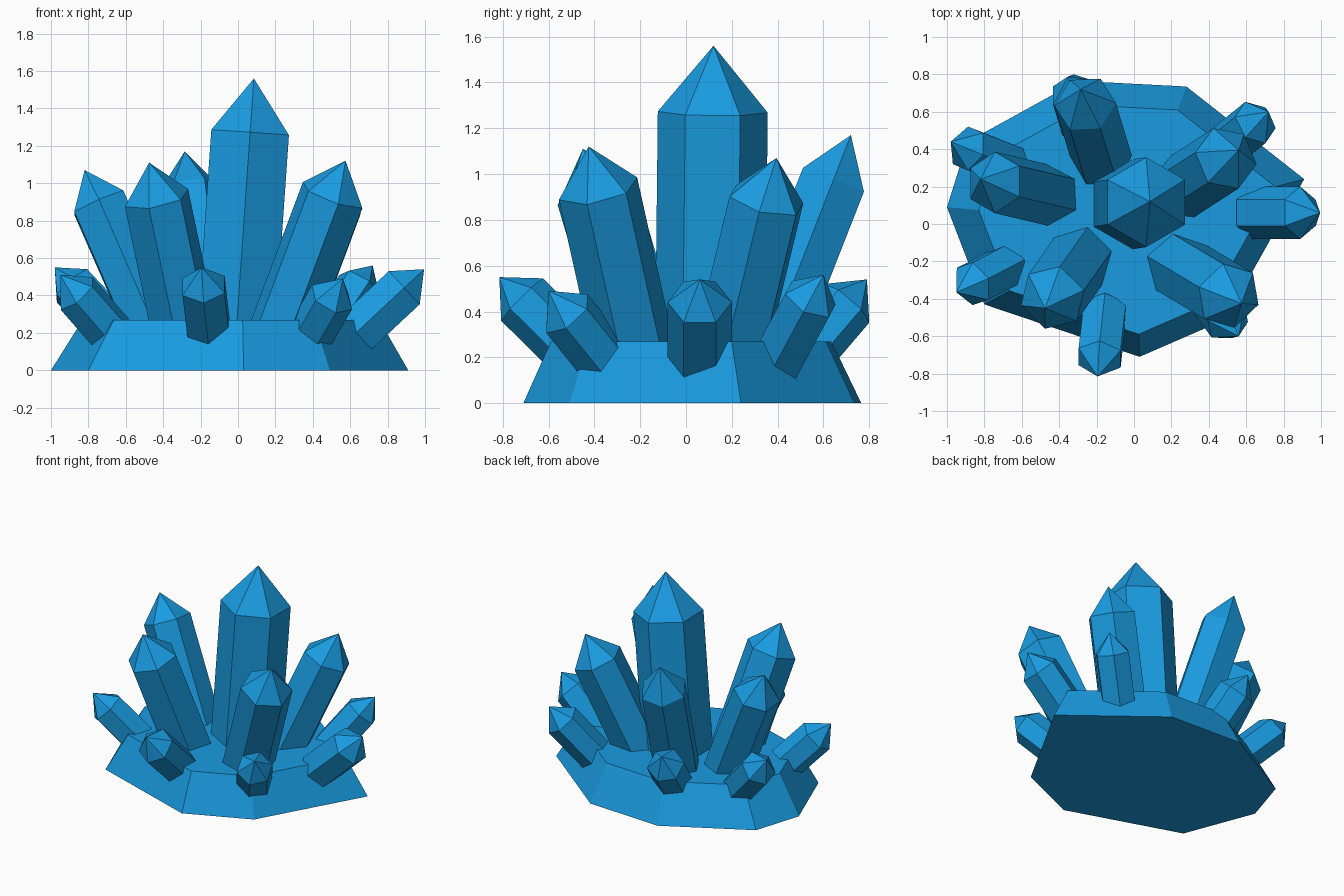
import bpy, bmesh
from math import radians, cos, sin, pi
from mathutils import Vector

if "Cube" in bpy.data.objects:
    bpy.data.objects.remove(bpy.data.objects["Cube"])

mat = bpy.data.materials.new("crystal_blue")
mat.diffuse_color = (0.01, 0.33, 0.75, 1)
mat.use_nodes = True
mat.node_tree.nodes["Principled BSDF"].inputs["Base Color"].default_value = mat.diffuse_color


def finish(name, bm):
    bmesh.ops.recalc_face_normals(bm, faces=bm.faces)
    mesh = bpy.data.meshes.new(name)
    bm.to_mesh(mesh)
    bm.free()
    mesh.materials.append(mat)
    bpy.context.collection.objects.link(bpy.data.objects.new(name, mesh))


def bridge(bm, a, b):
    n = len(a)
    for i in range(n):
        bm.faces.new((a[i], a[(i + 1) % n], b[(i + 1) % n], b[i]))


# Hexagonal prism with a pointed tip, along the line from base to apex
def crystal(name, base, apex, r, tip, phase):
    base, apex = Vector(base), Vector(apex)
    axis = (apex - base).normalized()
    u = Vector((1, 0, 0))
    u = (u - axis * u.dot(axis)).normalized()
    v = axis.cross(u)
    bm = bmesh.new()
    rings = []
    for c in (base, apex - axis * tip):
        ring = []
        for i in range(6):
            a = radians(phase) + i * pi / 3
            ring.append(bm.verts.new(c + (u * cos(a) + v * sin(a)) * r))
        rings.append(ring)
    bridge(bm, *rings)
    bm.faces.new(rings[0])
    top = bm.verts.new(apex)
    for i in range(6):
        bm.faces.new((rings[1][i], rings[1][(i + 1) % 6], top))
    finish(name, bm)


# Irregular eight-sided rock base with sloping sides
outline = [(0.91, 0.24), (0.28, 0.735), (-0.30, 0.765), (-0.89, 0.44),
           (-1.0, 0.09), (-0.80, -0.43), (0.03, -0.71), (0.49, -0.51)]
bm = bmesh.new()
low = [bm.verts.new((x, y, 0)) for x, y in outline]
high = [bm.verts.new((x * 0.83, y * 0.83, 0.27)) for x, y in outline]
bridge(bm, low, high)
bm.faces.new(low)
bm.faces.new(high)
finish("rock_base", bm)

# Large and medium crystals
crystal("centre_crystal", (-0.01, 0.105, 0.2), (0.085, 0.12, 1.56), 0.24, 0.29, 90)
crystal("back_crystal", (-0.17, 0.34, 0.2), (-0.285, 0.72, 1.17), 0.165, 0.22, 0)
crystal("front_left_crystal", (-0.285, -0.18, 0.2), (-0.475, -0.45, 1.11), 0.18, 0.2, -103)
crystal("front_right_crystal", (0.23, -0.22, 0.2), (0.575, -0.425, 1.12), 0.18, 0.2, -80)
crystal("right_back_crystal", (0.235, 0.185, 0.2), (0.56, 0.395, 1.07), 0.175, 0.2, -6)
crystal("left_crystal", (-0.44, 0.15, 0.2), (-0.82, 0.24, 1.07), 0.165, 0.19, 30)

# Small crystals around the rim
crystal("front_small", (-0.155, -0.46, 0.2), (-0.195, -0.815, 0.55), 0.13, 0.14, -90)
crystal("right_small", (0.63, 0.06, 0.2), (0.995, 0.06, 0.54), 0.14, 0.145, 90)
crystal("front_right_small", (0.38, -0.35, 0.18), (0.56, -0.60, 0.49), 0.125, 0.14, -80)
crystal("front_left_small", (-0.67, -0.22, 0.19), (-0.95, -0.365, 0.51), 0.125, 0.14, -90)
crystal("back_left_small", (-0.65, 0.31, 0.2), (-0.98, 0.44, 0.55), 0.125, 0.14, 90)
crystal("back_right_small", (0.46, 0.39, 0.17), (0.72, 0.60, 0.56), 0.125, 0.14, 60)
crystal("back_small", (-0.26, 0.50, 0.2), (-0.35, 0.79, 0.54), 0.13, 0.14, 90)
